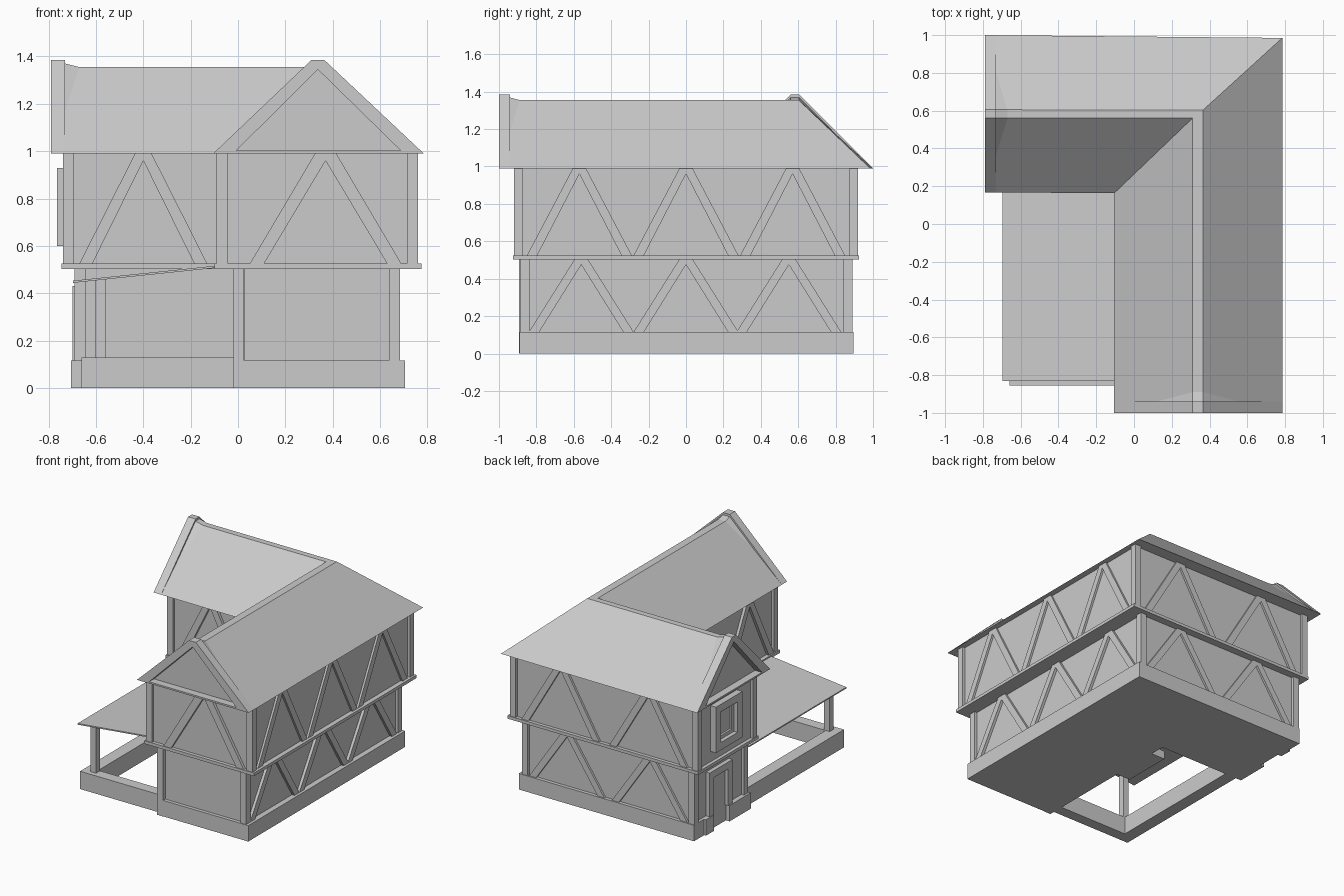
import bpy
from mathutils import Vector

if "Cube" in bpy.data.objects:
    bpy.data.objects.remove(bpy.data.objects["Cube"])


def mesh(name, verts, faces):
    me = bpy.data.meshes.new(name)
    me.from_pydata([tuple(v) for v in verts], [], faces)
    me.update()
    ob = bpy.data.objects.new(name, me)
    bpy.context.collection.objects.link(ob)
    return ob


def prism(name, pts, vec):
    # flat polygon extruded along vec
    n, vec = len(pts), Vector(vec)
    a = [Vector(p) for p in pts]
    normal = sum((a[i].cross(a[(i + 1) % n]) for i in range(n)), Vector())
    if normal.dot(vec) > 0:
        a.reverse()
    faces = [list(range(n)), list(range(2 * n - 1, n - 1, -1))]
    faces += [[(i + 1) % n, i, i + n, (i + 1) % n + n] for i in range(n)]
    return mesh(name, a + [p + vec for p in a], faces)


def box(name, x0, x1, y0, y1, z0, z1):
    return prism(name, [(x0, y0, z0), (x1, y0, z0), (x1, y1, z0), (x0, y1, z0)],
                 (0, 0, z1 - z0))


def plane_pt(axis, level, u, z):
    # point on a wall whose normal is the given axis
    return (level, u, z) if axis == 'x' else (u, level, z)


def along(axis, d):
    return (d, 0, 0) if axis == 'x' else (0, d, 0)


def braces(name, axis, level, depth, centres, h, z0, z1, w=0.055, t=0.035):
    # inverted V timber braces
    for c in centres:
        prof = [(c - h, z0), (c - h + w, z0), (c, z1 - 0.03), (c + h - w, z0),
                (c + h, z0), (c + t, z1), (c - t, z1)]
        prism(name, [plane_pt(axis, level, u, z) for u, z in prof], along(axis, depth))


def frame(name, axis, level, depth, u0, u1, z0, z1, w, sill=True):
    # rectangular opening surround
    def bar(a, b, c, d):
        prism(name, [plane_pt(axis, level, u, z) for u, z in
                     [(a, c), (b, c), (b, d), (a, d)]], along(axis, depth))
    bar(u0, u0 + w, z0, z1)
    bar(u1 - w, u1, z0, z1)
    bar(u0 + w, u1 - w, z1 - w, z1)
    if sill:
        bar(u0 + w, u1 - w, z0, z0 + w)


R = 0.02    # recess of wall panels behind the timbers
P = 0.047   # post size

# plinth, split around the side door
box("main_plinth", -0.02, 0.705, -0.89, 0.895, 0, 0.115)
box("wing_plinth", -0.65, 0.0, 0.27, 0.895, 0, 0.115)
box("door_plinth", -0.705, -0.65, 0.27, 0.51, 0, 0.115)
box("door_plinth", -0.705, -0.65, 0.69, 0.78, 0, 0.115)
box("door_plinth", -0.69, -0.65, 0.78, 0.895, 0, 0.115)
box("courtyard_step", -0.13, -0.02, -0.2, 0.16, 0, 0.06)

# recessed wall panels and corner posts for both storeys
for tag, xl, xm, xr, yf, ym, yb, z0, z1 in [
        ("lower", -0.69, -0.02, 0.685, -0.885, 0.28, 0.89, 0.1, 0.505),
        ("upper", -0.74, -0.09, 0.76, -0.92, 0.25, 0.92, 0.52, 0.992)]:
    box(tag + "_main_walls", xm + R, xr - R, yf + R, yb - R, z0, z1)
    box(tag + "_wing_walls", xl + R, xm + 0.1, ym + R, yb - R, z0, z1)
    for x, y in [(xl, ym), (xl, yb - P), (xr - P, yb - P), (xr - P, yf), (xm, yf)]:
        box(tag + "_corner_post", x, x + P, y, y + P, z0, z1)
box("front_door_post", -0.02, 0.026, -0.892, -0.84, 0, 0.505)

# floor band between the storeys
box("main_floor_band", -0.1, 0.775, -0.925, 0.925, 0.503, 0.525)
box("wing_floor_band", -0.745, 0.0, 0.24, 0.925, 0.503, 0.525)

# diagonal timbers
braces("right_lower_brace", 'x', 0.685, -0.03, (-0.56, 0, 0.55), 0.28, 0.115, 0.505)
braces("right_upper_brace", 'x', 0.755, -0.03, (-0.57, 0, 0.57), 0.28, 0.525, 0.99)
braces("front_upper_brace", 'y', -0.92, 0.03, (0.37,), 0.32, 0.525, 0.99, 0.06, 0.045)
braces("back_lower_brace", 'y', 0.885, -0.03, (-0.33, 0.33), 0.3, 0.115, 0.505)
braces("back_upper_brace", 'y', 0.915, -0.03, (-0.34, 0.36), 0.31, 0.525, 0.99)
braces("wing_front_brace", 'y', 0.25, 0.03, (-0.4,), 0.27, 0.525, 0.99)
braces("court_upper_brace", 'x', -0.09, 0.03, (-0.6, -0.05), 0.27, 0.525, 0.99)

# side window and door on the wing end
frame("window_frame", 'x', -0.765, 0.06, 0.45, 0.75, 0.6, 0.93, 0.055)
frame("window_inner_frame", 'x', -0.735, 0.03, 0.505, 0.695, 0.655, 0.875, 0.025)
frame("door_frame", 'x', -0.7, 0.05, 0.47, 0.73, 0.115, 0.43, 0.05, False)
box("side_door", -0.675, -0.64, 0.51, 0.69, 0, 0.39)

# roof: end eaves, kinked flat ridges, valley and hip
E, K, T = 0.99, 1.355, 1.385
roof = [
    (-0.105, -1, E), (0.31, -1, T), (0.365, -1, T), (0.785, -1, E),
    (0.31, -0.89, K), (0.365, -0.89, K), (0.31, 0.56, K), (0.365, 0.603, K),
    (-0.105, 0.163, E), (0.785, 0.985, E),
    (-0.79, 0.168, E), (-0.79, 0.56, T), (-0.79, 0.605, T), (-0.79, 1, E),
    (-0.67, 0.56, K), (-0.67, 0.605, K)]
mesh("roof", roof, [
    (0, 4, 1), (0, 8, 6, 4), (1, 4, 5, 2), (4, 6, 7, 5),
    (3, 2, 5), (3, 5, 7, 9), (10, 11, 14), (10, 14, 6, 8),
    (11, 12, 15, 14), (14, 15, 7, 6), (13, 15, 12), (13, 9, 7, 15),
    (0, 3, 9, 13, 10, 8)])

# gable boards and recessed gable panels
for axis, level, d, u0, ua, ub, u1 in [('y', -1, 0.06, -0.105, 0.31, 0.365, 0.785),
                                      ('x', -0.79, 0.06, 0.168, 0.56, 0.605, 1.0)]:
    c = (ua + ub) / 2
    ring = [(u0, E), (ua, T), (ub, T), (u1, E), (u1 - 0.085, E), (c, 1.345), (u0 + 0.085, E)]
    prism("gable_boards", [plane_pt(axis, level, u, z) for u, z in ring], along(axis, d))
    tri = [(u0 + 0.05, E), (c, 1.35), (u1 - 0.05, E)]
    prism("gable_panel", [plane_pt(axis, level + d - 0.005, u, z) for u, z in tri],
          along(axis, 0.02))
    beam = [(u0 + 0.08, E), (u1 - 0.08, E), (u1 - 0.09, 1.002), (u0 + 0.09, 1.002)]
    prism("gable_beam", [plane_pt(axis, level, u, z) for u, z in beam], along(axis, d))

# porch: low walls, post and lean-to roof
box("porch_front_wall", -0.66, -0.02, -0.855, -0.775, 0, 0.128)
box("porch_side_wall", -0.66, -0.57, -0.775, 0.28, 0, 0.128)
box("porch_post", -0.602, -0.557, -0.82, -0.775, 0.12, 0.46)
prism("porch_roof", [(-0.697, -0.83, 0.444), (-0.03, -0.83, 0.514),
                     (-0.03, -0.83, 0.523), (-0.697, -0.83, 0.453)], (0, 1.11, 0))
